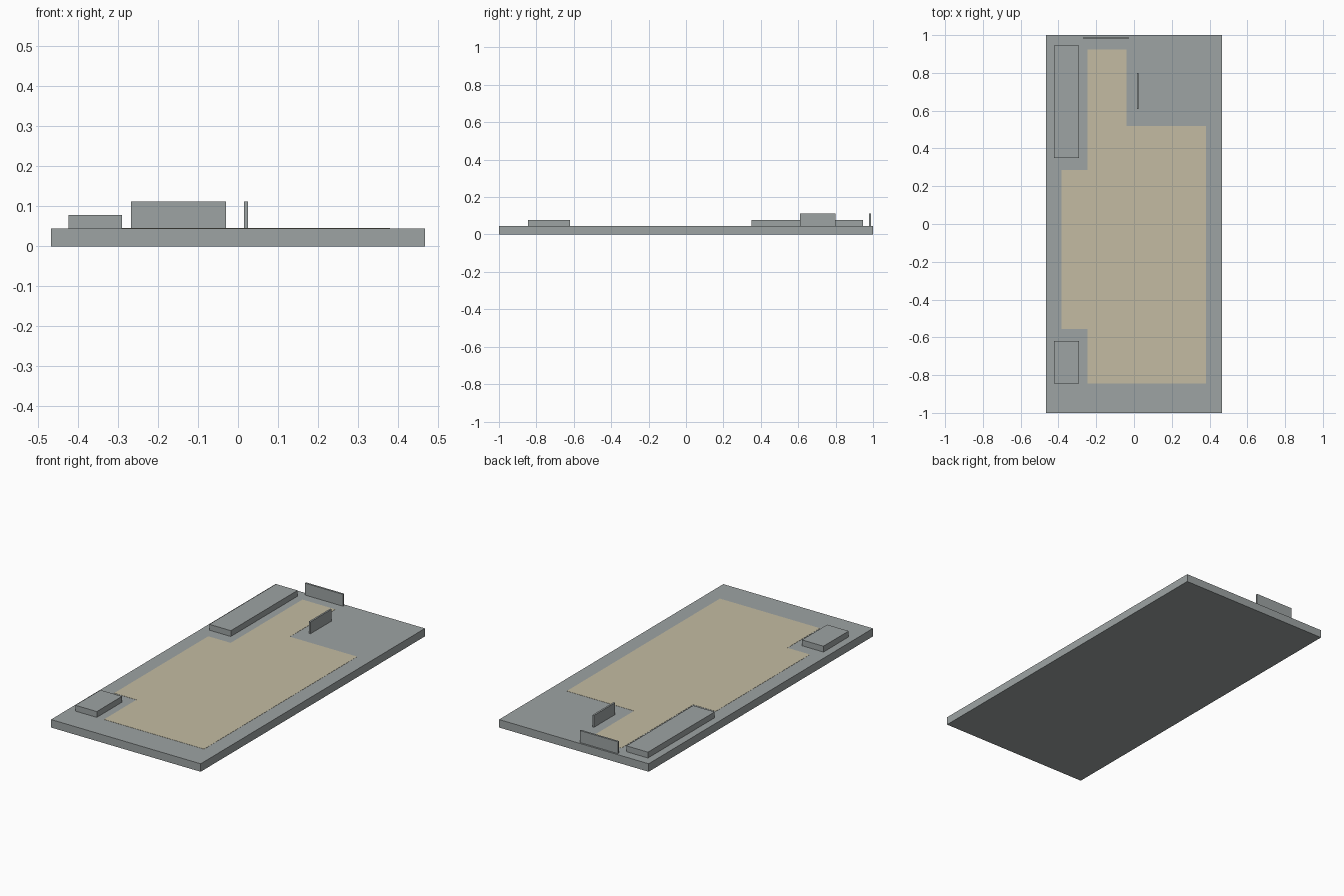
import bpy, bmesh

if "Cube" in bpy.data.objects:
    bpy.data.objects.remove(bpy.data.objects["Cube"])


def material(name, rgb):
    m = bpy.data.materials.new(name)
    m.diffuse_color = (*rgb, 1)
    m.use_nodes = True
    m.node_tree.nodes["Principled BSDF"].inputs["Base Color"].default_value = m.diffuse_color
    return m


grey = material("concrete_grey", (0.34, 0.37, 0.37))
tan = material("sand_tan", (0.55, 0.50, 0.36))


def prism(name, outline, z0, z1, mat):
    """Extrude a flat counter-clockwise outline from z0 to z1."""
    bm = bmesh.new()
    face = bm.faces.new([bm.verts.new((x, y, z0)) for x, y in outline])
    top = bmesh.ops.extrude_face_region(bm, geom=[face])["geom"]
    for v in top:
        if isinstance(v, bmesh.types.BMVert):
            v.co.z = z1
    bmesh.ops.recalc_face_normals(bm, faces=bm.faces[:])
    me = bpy.data.meshes.new(name)
    bm.to_mesh(me)
    bm.free()
    me.materials.append(mat)
    ob = bpy.data.objects.new(name, me)
    bpy.context.collection.objects.link(ob)
    return ob


def box(name, x0, x1, y0, y1, z0, z1):
    prism(name, [(x0, y0), (x1, y0), (x1, y1), (x0, y1)], z0, z1, grey)


TOP = 0.045   # top of the slab
LOW = 0.078   # top of the low blocks
HIGH = 0.112  # top of the thin walls

# Ground slab
box("base_slab", -0.467, 0.467, -1, 1, 0, TOP)

# Low blocks along the left side
box("long_block", -0.424, -0.29, 0.35, 0.945, TOP, LOW)
box("short_block", -0.424, -0.29, -0.845, -0.62, TOP, LOW)

# Thin walls: two panels in line at the back, one standing lengthways
box("back_panel_wide", -0.268, -0.098, 0.979, 0.990, TOP, HIGH)
box("back_panel_narrow", -0.098, -0.03, 0.979, 0.990, TOP, HIGH)
box("side_panel", 0.015, 0.025, 0.61, 0.80, TOP, HIGH)

# Painted floor area
prism("floor_area", [
    (-0.245, -0.845), (0.38, -0.845), (0.38, 0.52), (-0.04, 0.52),
    (-0.04, 0.925), (-0.245, 0.925), (-0.245, 0.285), (-0.385, 0.285),
    (-0.385, -0.555), (-0.245, -0.555)], TOP, TOP + 0.001, tan)
